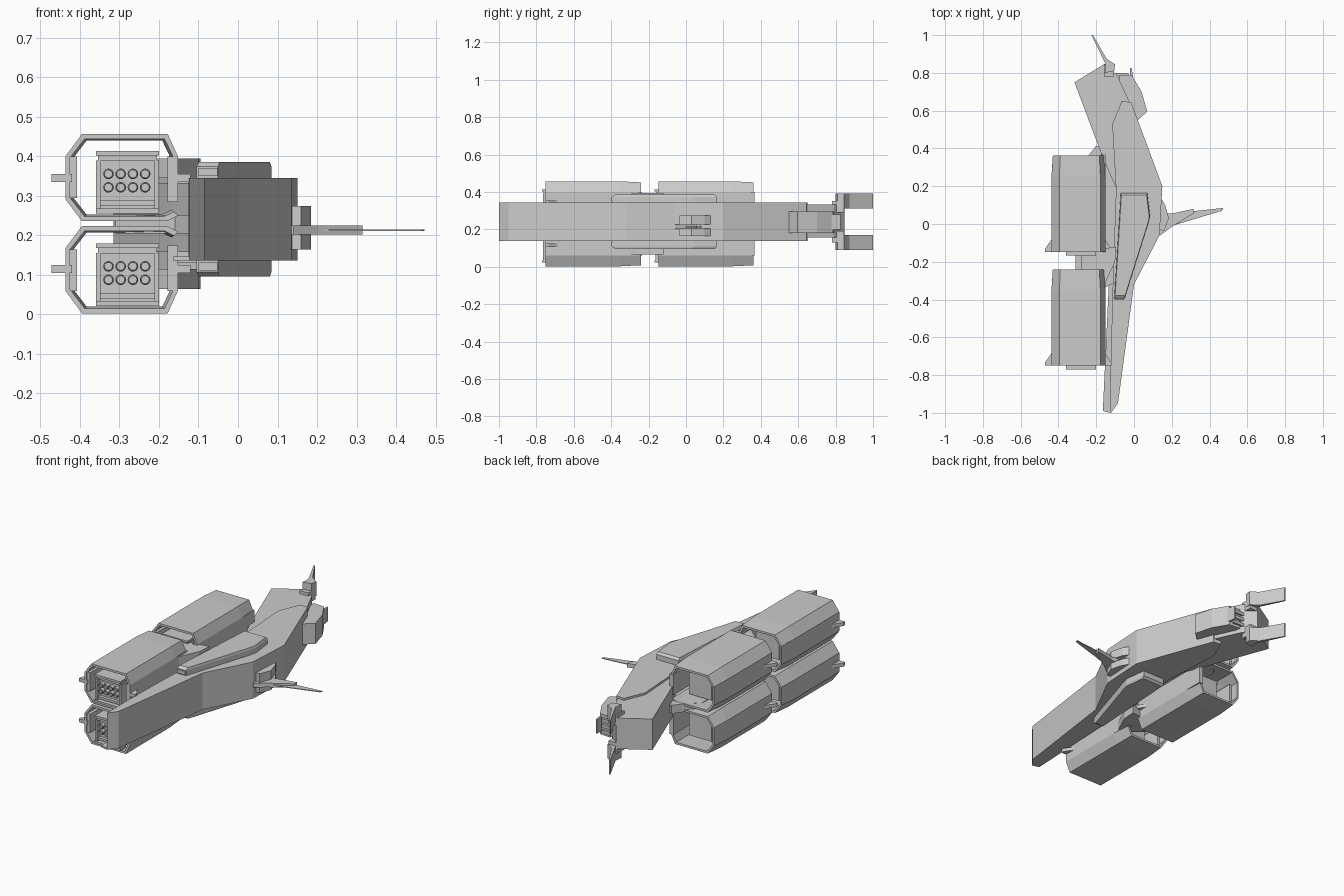
import bpy, bmesh, math
from mathutils import Vector

cube = bpy.data.objects.get("Cube")
if cube:
    bpy.data.objects.remove(cube, do_unlink=True)

grey = bpy.data.materials.new("hull grey")
grey.use_nodes = True
grey.diffuse_color = (0.6, 0.6, 0.6, 1)
grey.node_tree.nodes["Principled BSDF"].inputs["Base Color"].default_value = (0.6, 0.6, 0.6, 1)


def loft(name, outline, stations, axis="z", centre=None):
    """Sweep a 2D outline through (position, scale) stations along z or y."""
    bm = bmesh.new()
    n = len(outline)
    c = Vector(centre) if centre else sum((Vector(p) for p in outline), Vector((0, 0))) / n
    rings = []
    for pos, scale in stations:
        ring = []
        for p in outline:
            q = c + (Vector(p) - c) * scale
            ring.append(bm.verts.new((q.x, q.y, pos) if axis == "z" else (q.x, pos, q.y)))
        rings.append(ring)
    for a, b in zip(rings, rings[1:]):
        for i in range(n):
            j = (i + 1) % n
            bm.faces.new((a[i], a[j], b[j], b[i]))
    caps = [bm.faces.new(rings[0]), bm.faces.new(rings[-1])]
    bm.normal_update()
    bmesh.ops.triangulate(bm, faces=caps)
    bmesh.ops.recalc_face_normals(bm, faces=bm.faces)
    mesh = bpy.data.meshes.new(name)
    bm.to_mesh(mesh)
    bm.free()
    mesh.materials.append(grey)
    bpy.context.collection.objects.link(bpy.data.objects.new(name, mesh))


def plate(name, outline, z0, z1):
    loft(name, outline, [(min(z0, z1), 1), (max(z0, z1), 1)])


def box(name, x0, x1, y0, y1, z0, z1):
    plate(name, [(x0, y0), (x1, y0), (x1, y1), (x0, y1)], z0, z1)


# Main fuselage above a wider thin keel plate
right_edge = [(-.123, -1), (-.085, -.95), (0, -.32), (.135, -.06), (.15, .2),
              (-.015, .645), (-.065, .65), (-.115, .53), (-.095, .18)]
plate("fuselage", right_edge + [(-.11, -.24), (-.125, -.8)], .146, .345)
plate("keel_plate", right_edge + [(-.13, -.25), (-.165, -.99)], .137, .147)

# Tail section angled to the right
tail = [(-.315, .75), (-.155, .848), (-.09, .79), (.02, .55), (.13, .22), (-.09, .18), (-.165, .35)]
plate("tail_section", tail, .158, .333)

# Tail thruster pod on the left of the tail
thruster = [(-.08, .79), (-.01, .785), (.04, .70), (.07, .595), (.02, .55), (-.06, .6)]
plate("tail_thruster", thruster, .18, .297)
plate("tail_thruster_vane", [(-.02, .825), (-.012, .825), (0, .74), (-.02, .74)], .2, .28)
for k in range(3):
    z = .195 + k * .033
    box("tail_thruster_rib", -.13, -.03, .76, .80, z, z + .018)

# Paired parts above and below the hull
fin = [(-.225, 1), (-.217, 1), (-.145, .875), (-.1, .845), (-.105, .81), (-.155, .80), (-.15, .845)]
armour = [(-.07, .165), (.07, .165), (.085, .04), (.075, 0), (-.05, -.395), (-.105, -.395)]
for side, s in (("upper", 1), ("lower", -1)):
    def mz(z):
        return .241 + s * z
    plate(side + "_tail_fin", fin, mz(.07), mz(.152))
    box(side + "_fin_root", -.16, -.105, .78, .845, mz(.05), mz(.11))
    loft(side + "_armour_panel", armour, [(mz(.1), 1), (mz(.133), 1), (mz(.145), .95)])
    # Gun port set in the front of the panel
    box(side + "_gun_port", -.1, -.052, -.402, -.36, mz(.11), mz(.13))

# Left sensor mount and swept blade
mount = [(.12, -.03), (.16, -.035), (.185, .03), (.165, .10), (.14, .14)]
plate("sensor_mount", mount, .165, .205)
plate("sensor_mount_cap", mount, .225, .275)
plate("sensor_root", [(.115, -.055), (.14, -.06), (.2, -.015), (.315, .055), (.315, .08),
                      (.2, .055), (.13, .06)], .202, .225)
plate("sensor_blade", [(.2, -.01), (.465, .07), (.472, .085), (.2, .055)], .211, .215)

# Pylon joining the weapon pods to the hull
plate("pylon", [(-.31, -.25), (-.16, -.34), (-.08, -.3), (-.08, .3), (-.15, .4), (-.2, .415),
                (-.235, .37), (-.31, .3)], .205, .252)

# Weapon pods: two lengthwise by two high, lower shells mirrored from the upper
mid = Vector((-.295, .346))
outer = [Vector(p) for p in ((-.152, .40), (-.178, .457), (-.395, .457), (-.437, .40),
                             (-.437, .292), (-.395, .236), (-.18, .236), (-.152, .25))]
inner = [mid + Vector(((p.x - mid.x) * .93, (p.y - mid.y) * .89)) for p in reversed(outer)]
shell = outer + inner

for y in (-.75, -.148):
    for lower in (False, True):
        drop = .234 if lower else 0

        def flip(z):
            return .46 - z if lower else z

        def side_part(name, x0, x1, y0, y1, z0, z1):
            box(name, x0, x1, y + y0, y + y1, flip(z0), flip(z1))

        def launcher_part(name, x0, x1, y0, y1, z0, z1):
            box(name, x0, x1, y + y0, y + y1, z0 - drop, z1 - drop)

        loft("pod_shell", [(p.x, flip(p.y)) for p in shell],
             [(y, 1), (y + .4, 1), (y + .51, .95)], "y", (mid.x, flip(mid.y)))
        # Side rails and stub vanes
        side_part("pod_outer_rail", -.433, -.407, .005, .46, .295, .40)
        side_part("pod_inner_rail", -.178, -.152, .0, .515, .285, .40)
        for tip, root in ((-.472, -.42), (-.12, -.17)):
            plate("pod_vane", [(tip, y), (root, y), (root, y + .09), (tip, y + .015)],
                  flip(.335), flip(.355))
        # Launcher box with framed front
        launcher_part("launcher_body", -.352, -.208, .01, .42, .265, .405)
        launcher_part("launcher_top_plate", -.36, -.2, -.02, .42, .402, .414)
        launcher_part("launcher_brow", -.355, -.205, -.012, .02, .388, .403)
        launcher_part("launcher_sill", -.36, -.2, -.02, .03, .256, .268)
        launcher_part("launcher_lip", -.355, -.205, -.008, .02, .275, .288)
        for x in (-.36, -.212):
            launcher_part("launcher_cheek", x, x + .012, -.015, .1, .268, .39)
        # Grid of launch tubes with chamfered mouths
        for i in range(8):
            cx, cz = -.328 + i % 4 * .031, .322 + i // 4 * .034 - drop
            ring = [(cx + .0135 * math.cos(a * math.pi / 8), cz + .0135 * math.sin(a * math.pi / 8))
                    for a in range(16)]
            loft("launch_tube", ring, [(y + .02, 1), (y - .012, 1), (y - .015, .8), (y - .006, .75)], "y")

# Wedge brackets between the pods and the hull
for z in (.345, .065):
    plate("pod_bracket", [(-.28, -.235), (-.165, -.34), (-.1, -.2), (-.095, -.12), (-.28, -.15)], z, z + .05)
